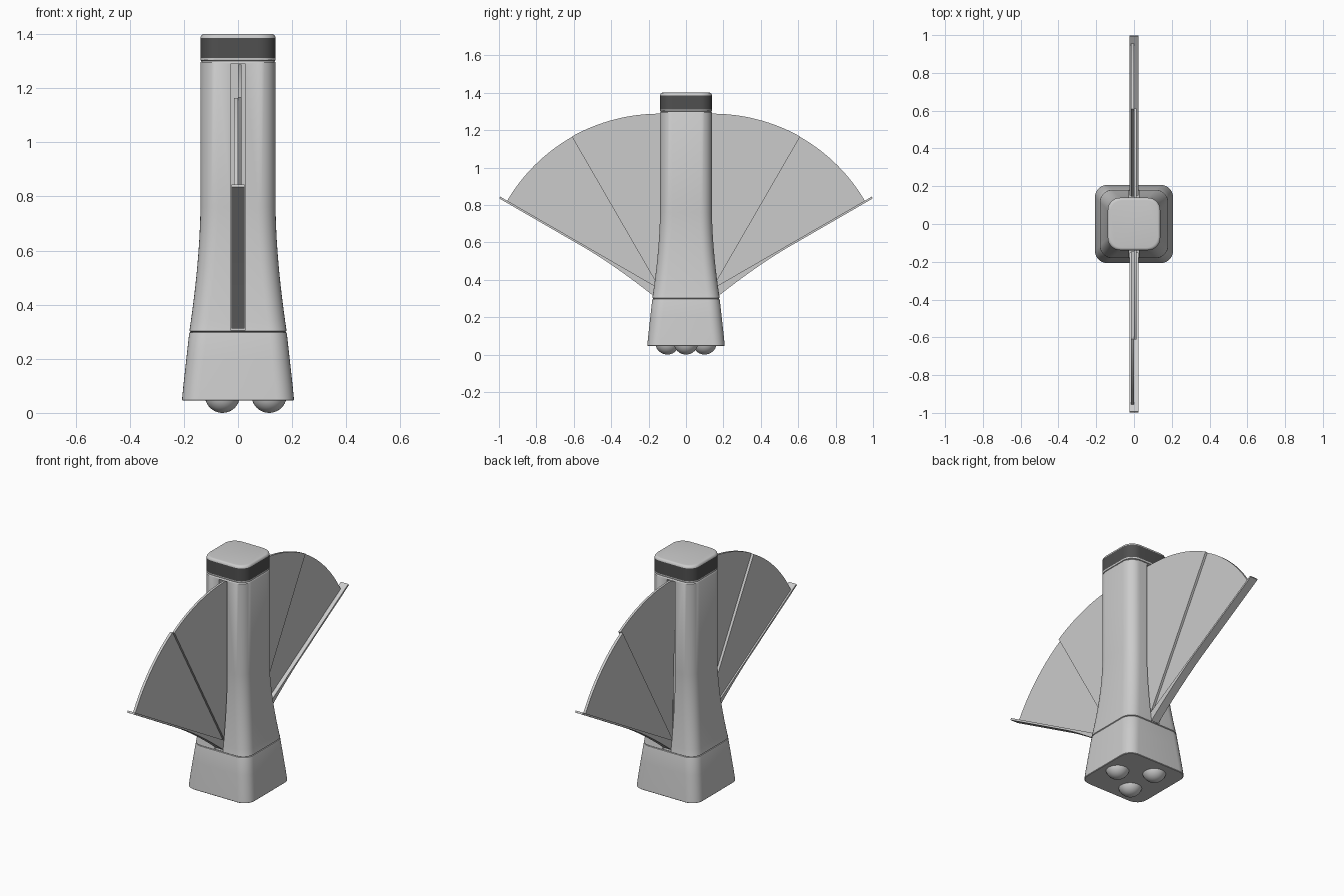
import bpy, bmesh, math
from math import cos, sin, pi, radians

cube = bpy.data.objects.get("Cube")
if cube:
    bpy.data.objects.remove(cube)


def material(name, value):
    m = bpy.data.materials.new(name)
    m.use_nodes = True
    color = (value, value, value, 1)
    m.diffuse_color = color
    m.node_tree.nodes["Principled BSDF"].inputs["Base Color"].default_value = color
    return m


shell = material("light_grey", 0.6)
dark = material("dark_grey", 0.08)


def finish(name, bm, mat, angle=30):
    bmesh.ops.recalc_face_normals(bm, faces=bm.faces)
    mesh = bpy.data.meshes.new(name)
    bm.to_mesh(mesh)
    bm.free()
    mesh.materials.append(mat)
    ob = bpy.data.objects.new(name, mesh)
    bpy.context.collection.objects.link(ob)
    smooth(ob, angle)
    return ob


def smooth(ob, angle=30):
    bpy.ops.object.select_all(action='DESELECT')
    ob.select_set(True)
    bpy.context.view_layer.objects.active = ob
    bpy.ops.object.shade_smooth_by_angle(angle=radians(angle))


def rounded_square(half, radius, steps=8):
    pts = []
    for q in range(4):
        mid = pi / 4 + q * pi / 2
        cx = math.copysign(half - radius, cos(mid))
        cy = math.copysign(half - radius, sin(mid))
        for i in range(steps + 1):
            a = (q + i / steps) * pi / 2
            pts.append((cx + radius * cos(a), cy + radius * sin(a)))
    return pts


def loft(name, sections, mat, radius=0.065):
    """Stack rounded squares given as (z, half width)."""
    bm = bmesh.new()
    rings = [[bm.verts.new((x, y, z)) for x, y in rounded_square(h, radius)]
             for z, h in sections]
    for a, b in zip(rings, rings[1:]):
        for i in range(len(a)):
            j = (i + 1) % len(a)
            bm.faces.new((a[i], a[j], b[j], b[i]))
    bm.faces.new(rings[0])
    bm.faces.new(rings[-1])
    return finish(name, bm, mat)


def plate(name, outline, x0, x1, mat):
    """Extrude a (y, z) outline from x0 to x1."""
    bm = bmesh.new()
    face = bm.faces.new([bm.verts.new((x0, y, z)) for y, z in outline])
    ext = bmesh.ops.extrude_face_region(bm, geom=[face])
    for v in ext["geom"]:
        if isinstance(v, bmesh.types.BMVert):
            v.co.x = x1
    return finish(name, bm, mat)


def tower_half(z):
    """Half width of the flared tower at height z."""
    t = max(0, (0.76 - z) / 0.46)
    return 0.139 + 0.041 * t ** 1.7


# Flared foot, tower and banded cap
loft("foot", [(0.045, 0.204), (0.048, 0.207), (0.1, 0.202), (0.2, 0.191),
              (0.29, 0.181), (0.297, 0.179), (0.299, 0.174)], shell)
steps = [0.31 + 0.03 * i for i in range(16)]
tower = loft("tower", [(0.299, 0.174), (0.303, 0.18)]
             + [(z, tower_half(z)) for z in steps]
             + [(1.294, 0.139), (1.298, 0.137), (1.3, 0.134)], shell)
loft("cap_collar", [(1.3, 0.134), (1.302, 0.138), (1.304, 0.139), (1.311, 0.139)], shell)
loft("cap_band", [(1.311, 0.139), (1.386, 0.139)], dark)
loft("cap_top", [(1.386, 0.139), (1.391, 0.138), (1.396, 0.135), (1.399, 0.131),
                 (1.4, 0.126)], shell)

# Ball feet in a triangle
for i in range(3):
    a = i * 2 * pi / 3
    bpy.ops.mesh.primitive_uv_sphere_add(segments=32, ring_count=20, radius=0.065,
                                         location=(0.115 * cos(a), 0.115 * sin(a), 0.065))
    ball = bpy.context.object
    ball.name = f"ball_foot_{i + 1}"
    ball.data.materials.append(shell)
    smooth(ball, 60)

# Fan hinge and closed position of the cover's inner face
HINGE_Y, HINGE_Z, INNER = 0.176, 0.317, 0.128


def swing(y, z, degrees):
    a = radians(degrees)
    dy, dz = y - HINGE_Y, z - HINGE_Z
    return HINGE_Y + dy * cos(a) + dz * sin(a), HINGE_Z - dy * sin(a) + dz * cos(a)


def blade(start, end, r_start, r_end):
    """Fan sector swept from start to end degrees, straight on its outer edge."""
    n = 20
    edge = [swing(INNER, HINGE_Z, end)]
    for i in range(n + 1):
        t = i / n
        r = r_end + (r_start - r_end) * t
        edge.append(swing(INNER, HINGE_Z + r, end + (start - end) * t))
    edge.append(swing(INNER, HINGE_Z + 0.02, start))
    return edge


cover = [(INNER, 1.288), (INNER, 0.317)] + \
        [(tower_half(z), z) for z in [0.312 + 0.03 * i for i in range(16)]] + [(0.139, 1.288)]

for side, sign in (("front", -1), ("back", 1)):
    def mirrored(points):
        return [(sign * y, z) for y, z in points]

    # Slot cut into the tower
    cutter = plate(f"{side}_slot_cutter",
                   mirrored([(0.08, 0.306), (0.3, 0.306), (0.3, 1.29), (0.08, 1.29)]),
                   -0.027, 0.027, shell)
    cutter.hide_render = True
    cutter.hide_set(True)
    cut = tower.modifiers.new(f"{side}_slot", 'BOOLEAN')
    cut.operation = 'DIFFERENCE'
    cut.object = cutter
    cut.solver = 'EXACT'

    # Two overlapping blades and the swung-out cover
    plate(f"{side}_inner_blade", mirrored(blade(-2, 30, 0.972, 0.952)), 0, 0.013, shell)
    plate(f"{side}_outer_blade", mirrored(blade(30, 60, 0.95, 0.928)), -0.015, 0, shell)
    plate(f"{side}_cover", mirrored([swing(y, z, 60) for y, z in cover]),
          -0.024, 0.024, shell)

# Bake the slots and drop the cutters
bpy.context.view_layer.objects.active = tower
for mod in list(tower.modifiers):
    if mod.type == 'BOOLEAN':
        helper = mod.object
        tower.modifiers.move(tower.modifiers.find(mod.name), 0)
        bpy.ops.object.modifier_apply(modifier=mod.name)
        bpy.data.objects.remove(helper)
smooth(tower)
